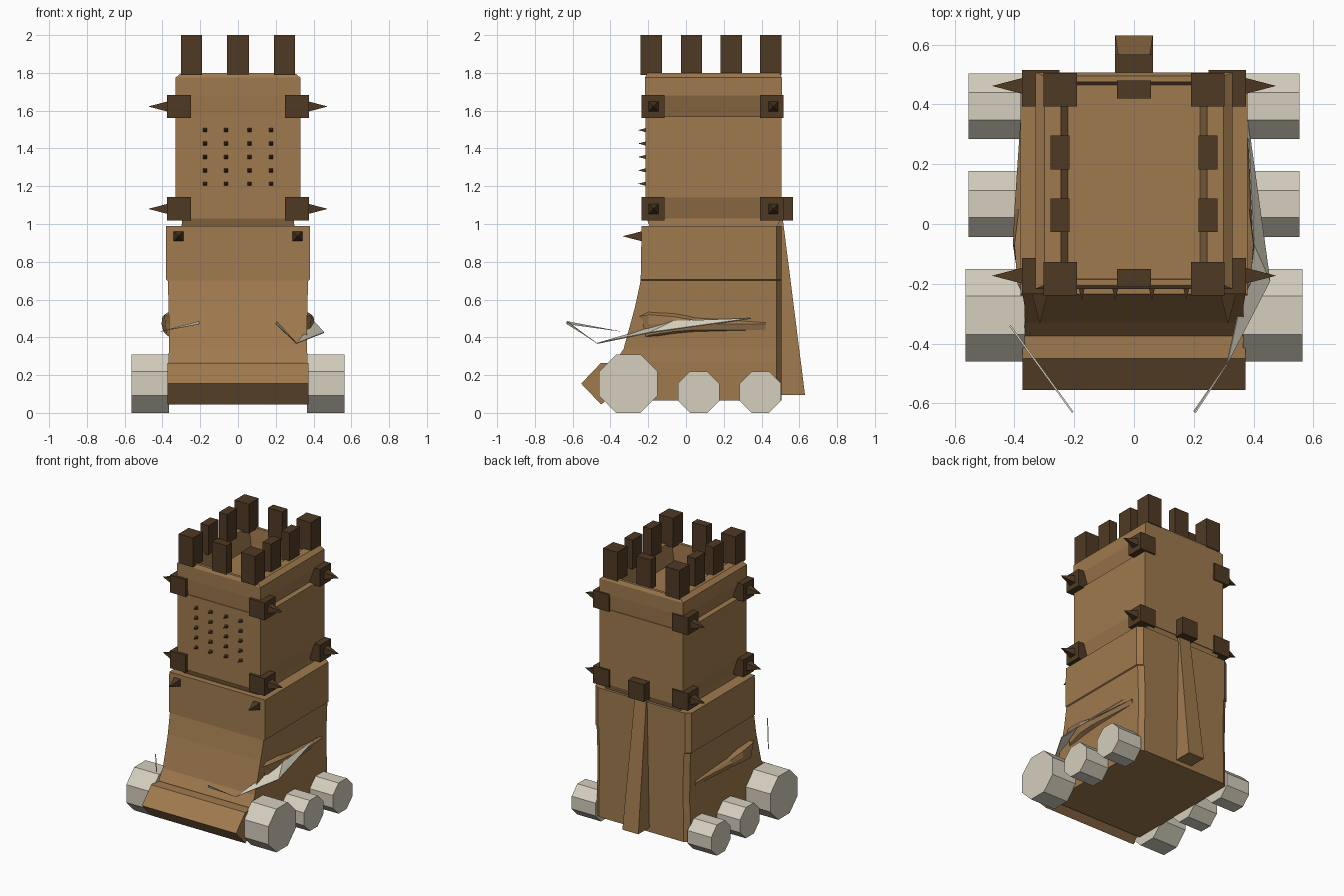
import bpy, bmesh, math
from mathutils import Matrix, Vector

if "Cube" in bpy.data.objects:
    bpy.data.objects.remove(bpy.data.objects["Cube"])


def material(name, rgb):
    m = bpy.data.materials.new(name)
    m.diffuse_color = (*rgb, 1)
    m.use_nodes = True
    m.node_tree.nodes["Principled BSDF"].inputs["Base Color"].default_value = m.diffuse_color
    return m


WOOD = material("tan wood", (0.352, 0.195, 0.077))
DARK = material("dark timber", (0.080, 0.042, 0.017))
BONE = material("pale bone", (0.66, 0.62, 0.51))


def finish(bm, name, mat):
    bmesh.ops.recalc_face_normals(bm, faces=bm.faces)
    me = bpy.data.meshes.new(name)
    bm.to_mesh(me)
    bm.free()
    me.materials.append(mat)
    ob = bpy.data.objects.new(name, me)
    bpy.context.collection.objects.link(ob)
    return ob


def box(bm, x0, x1, y0, y1, z0, z1):
    mat = Matrix.Translation(((x0 + x1) / 2, (y0 + y1) / 2, (z0 + z1) / 2))
    mat = mat @ Matrix.Diagonal((abs(x1 - x0), abs(y1 - y0), abs(z1 - z0), 1))
    bmesh.ops.create_cube(bm, size=1, matrix=mat)


def loft(bm, rings):
    """Skin a list of point rings and cap both ends."""
    vs = [[bm.verts.new(p) for p in r] for r in rings]
    n = len(vs[0])
    for a, b in zip(vs, vs[1:]):
        for i in range(n):
            j = (i + 1) % n
            bm.faces.new((a[i], a[j], b[j], b[i]))
    bm.faces.new(vs[0])
    bm.faces.new(vs[-1])


def cone(bm, loc, rot, sides, flat, top, length):
    """Cone or drum whose flat sides face the axes; base centre at loc."""
    r = 1 / math.cos(math.pi / sides)
    mat = (Matrix.Translation(loc) @ rot @ Matrix.Rotation(math.pi / sides, 4, 'Z')
           @ Matrix.Translation((0, 0, length / 2)))
    bmesh.ops.create_cone(bm, cap_ends=True, segments=sides, radius1=flat * r,
                          radius2=top * r, depth=length, matrix=mat)


def side_rot(s):
    return Matrix.Rotation(s * math.pi / 2, 4, 'Y')


FRONT = Matrix.Rotation(math.pi / 2, 4, 'X')

# Lower body: z, half width, front y
bm = bmesh.new()
levels = [(0.065, 0.37, -0.38), (0.27, 0.37, -0.375), (0.34, 0.365, -0.33),
          (0.56, 0.367, -0.27), (0.70, 0.372, -0.24), (0.705, 0.38, -0.24),
          (0.99, 0.38, -0.235)]
loft(bm, [[(-w, f, z), (w, f, z), (w, 0.48, z), (w - 0.035, 0.505, z),
           (-w + 0.035, 0.505, z), (-w, 0.48, z)] for z, w, f in levels])
finish(bm, "lower_body", WOOD)

# Wedge-shaped ram nose across the front
bm = bmesh.new()
nose = [(-0.36, 0.265), (-0.45, 0.265), (-0.555, 0.155), (-0.45, 0.045), (-0.36, 0.11)]
loft(bm, [[(x, y, z) for y, z in nose] for x in (-0.373, 0.373)])
finish(bm, "ram_nose", WOOD)

# Bulging side ridges
ridge = [(-0.25, 0.35, 0.39, 0.365, 0.54), (-0.20, 0.385, 0.39, 0.39, 0.55),
         (-0.07, 0.405, 0.41, 0.40, 0.54), (0.05, 0.40, 0.42, 0.385, 0.52),
         (0.42, 0.375, 0.42, 0.375, 0.50)]
bm = bmesh.new()
for s in (1, -1):
    loft(bm, [[(s * 0.34, y, z0), (s * (x0 - 0.01), y, z0 + 0.02), (s * x0, y, 0.47),
               (s * x1, y, z1 - 0.03), (s * 0.34, y, z1)] for y, x0, z0, x1, z1 in ridge])
finish(bm, "side_ridges", WOOD)

# Upper tower with undercut side bands and an open top: z, half width, front y, back y
bm = bmesh.new()
levels = [(0.97, 0.30, -0.185, 0.48), (1.03, 0.295, -0.21, 0.50), (1.03, 0.295, -0.215, 0.505),
          (1.14, 0.33, -0.215, 0.505), (1.57, 0.33, -0.215, 0.505), (1.57, 0.29, -0.21, 0.50),
          (1.68, 0.33, -0.217, 0.507), (1.775, 0.33, -0.217, 0.507), (1.80, 0.30, -0.205, 0.495),
          (1.80, 0.245, -0.185, 0.475), (1.66, 0.22, -0.18, 0.465)]
loft(bm, [[(-w, f, z), (w, f, z), (w, b, z), (-w, b, z)] for z, w, f, b in levels])
finish(bm, "upper_tower", WOOD)

# Battlement posts
bm = bmesh.new()
for s in (1, -1):
    for y0 in (-0.24, 0.393):
        box(bm, s * 0.19, s * 0.302, y0, y0 + 0.113, 1.79, 2.0)
    for y0 in (-0.027, 0.183):
        box(bm, s * 0.215, s * 0.28, y0, y0 + 0.113, 1.79, 2.0)
for y0 in (-0.21, 0.42):
    box(bm, -0.057, 0.057, y0, y0 + 0.06, 1.79, 2.0)
finish(bm, "battlement_posts", DARK)

# Corner blocks with side spikes
blocks, spikes = bmesh.new(), bmesh.new()
for s in (1, -1):
    for z in (1.08, 1.622):
        for y0, yc in ((-0.235, -0.173), (0.393, 0.462)):
            box(blocks, s * 0.25, s * 0.375, y0, y0 + 0.122, z - 0.062, z + 0.062)
            cone(spikes, (s * 0.372, yc, z), side_rot(s), 4, 0.027, 0, 0.103)
finish(blocks, "corner_blocks", DARK)
finish(spikes, "corner_spikes", DARK)

# Front nails: grid on the tower, two large ones on the lower body
bm = bmesh.new()
for x in (-0.175, -0.063, 0.06, 0.175):
    for i in range(5):
        cone(bm, (x, -0.212, 1.213 + 0.071 * i), FRONT, 4, 0.011, 0, 0.042)
for x in (-0.315, 0.315):
    cone(bm, (x, -0.232, 0.935), FRONT, 4, 0.027, 0, 0.103)
finish(bm, "front_nails", DARK)

# Rear brace beam and the block above it
bm = bmesh.new()
loft(bm, [[(-w, 0.49, z), (w, 0.49, z), (w, y, z), (-w, y, z)]
          for z, w, y in ((0.095, 0.063, 0.63), (1.03, 0.045, 0.512))])
finish(bm, "rear_brace", WOOD)
bm = bmesh.new()
box(bm, -0.063, 0.063, 0.49, 0.567, 1.018, 1.142)
finish(bm, "rear_block", DARK)

# Octagonal wheels
bm = bmesh.new()
for s in (1, -1):
    for y, r, x0, x1 in ((-0.305, 0.155, 0.365, 0.563), (0.067, 0.11, 0.365, 0.553),
                         (0.394, 0.11, 0.365, 0.553)):
        cone(bm, (s * x0, y, r), side_rot(s), 8, r, r, x1 - x0)
finish(bm, "wheels", BONE)

# Thin tusk blades: a broad one on the right, a narrow strip on the left
tip, tip2 = (0.205, -0.63, 0.485), (0.20, -0.628, 0.47)
bend, wide = (0.31, -0.47, 0.368), (0.455, -0.19, 0.425)
tail, upper = (0.38, 0.345, 0.50), (0.40, -0.07, 0.485)
for name, tris in (("right_tusk", [(tip, tip2, bend), (bend, wide, upper), (wide, tail, upper)]),
                   ("left_tusk", [((-0.205, -0.63, 0.485), (-0.205, -0.63, 0.47),
                                   (-0.415, -0.34, 0.43))])):
    bm = bmesh.new()
    for t in tris:
        bm.faces.new([bm.verts.new(p) for p in t])
    bmesh.ops.remove_doubles(bm, verts=bm.verts, dist=0.0005)
    ob = finish(bm, name, BONE)
    mod = ob.modifiers.new("thickness", 'SOLIDIFY')
    mod.thickness = 0.006
    mod.offset = 0
